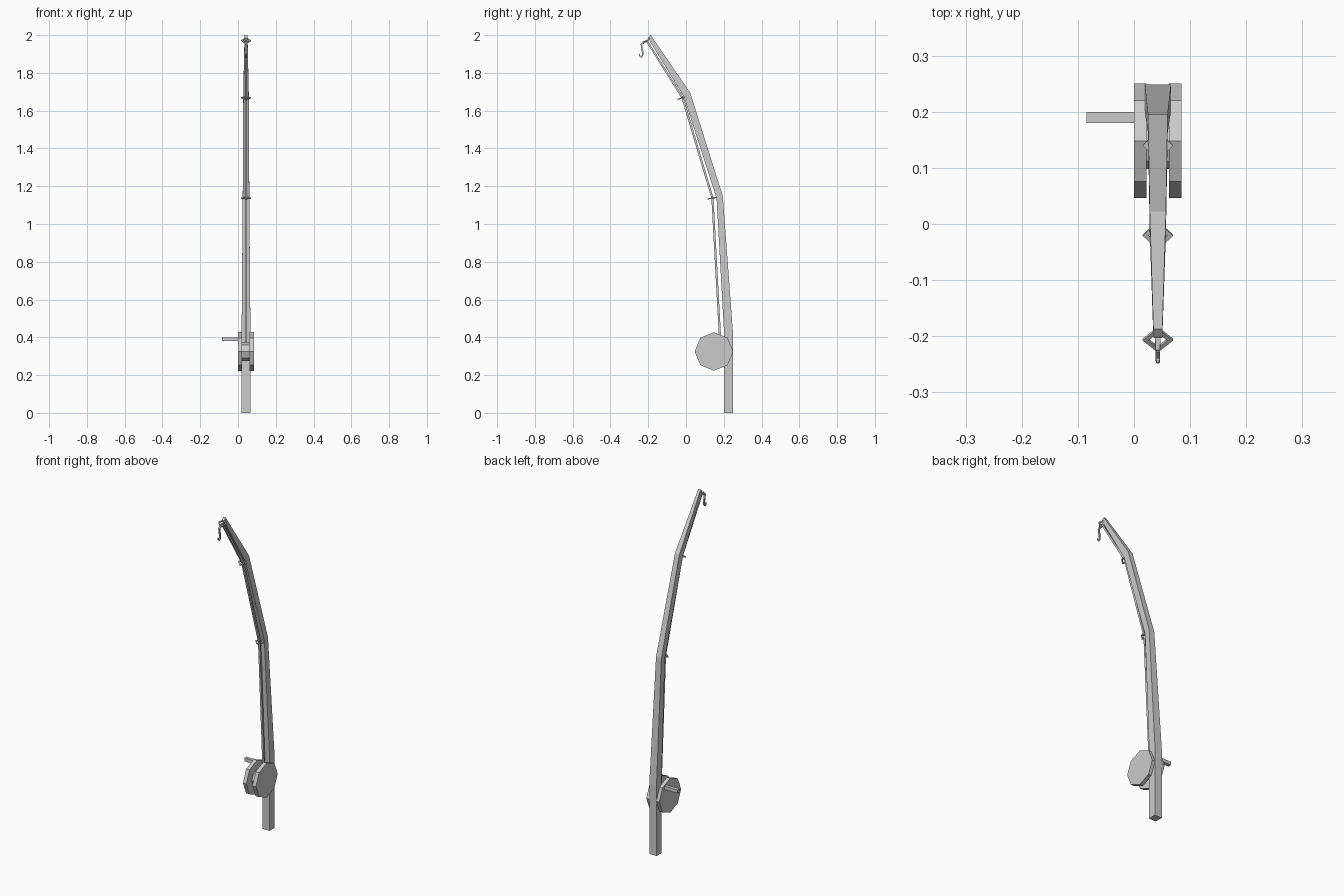
import bpy, bmesh, math
from mathutils import Vector, Matrix

if "Cube" in bpy.data.objects:
    bpy.data.objects.remove(bpy.data.objects["Cube"])

CX = 0.0425  # centre plane of the rod


def finish(name, bm):
    bmesh.ops.recalc_face_normals(bm, faces=bm.faces)
    me = bpy.data.meshes.new(name)
    bm.to_mesh(me)
    bm.free()
    ob = bpy.data.objects.new(name, me)
    bpy.context.collection.objects.link(ob)
    return ob


def skin(name, rings, closed=False):
    """Join equal-sized rings of points into a capped (or looped) tube."""
    bm = bmesh.new()
    vs = [[bm.verts.new(p) for p in r] for r in rings]
    n = len(rings[0])
    pairs = list(zip(vs, vs[1:])) + ([(vs[-1], vs[0])] if closed else [])
    for a, b in pairs:
        for i in range(n):
            j = (i + 1) % n
            bm.faces.new((a[i], a[j], b[j], b[i]))
    if not closed:
        bm.faces.new(vs[0])
        bm.faces.new(vs[-1])
    return finish(name, bm)


def tube(name, path, sides=4):
    """Sweep a polygon along (y, z, radius) points in the centre plane."""
    pts = [Vector((CX, y, z)) for y, z, r in path]
    rings = []
    for i, p in enumerate(pts):
        t = (pts[min(i + 1, len(pts) - 1)] - pts[max(i - 1, 0)]).normalized()
        side = Vector((1, 0, 0))
        up = side.cross(t)
        angles = [math.tau * (k + 0.5) / sides for k in range(sides)]
        rings.append([p + path[i][2] * (math.cos(a) * side + math.sin(a) * up) for a in angles])
    return skin(name, rings)


def disc(name, x0, x1, radius):
    """Octagonal drum with its axis along x."""
    ring = [(0.148 + radius * math.cos(k * math.pi / 4),
             0.325 + radius * math.sin(k * math.pi / 4)) for k in range(8)]
    return skin(name, [[(x, y, z) for y, z in ring] for x in (x0, x1)])


def guide(name, y, z, tilt):
    """Diamond-shaped line guide, tilted square to the rod."""
    m = Matrix.Translation((CX, y, z)) @ Matrix.Rotation(math.radians(tilt), 4, 'X')
    rings = []
    for k in range(4):
        c, s = math.cos(k * math.pi / 2), math.sin(k * math.pi / 2)
        rings.append([m @ Vector((r * c, r * s, h)) for r, h in
                      ((0.027, -0.003), (0.027, 0.003), (0.017, 0.003), (0.017, -0.003))])
    return skin(name, rings, closed=True)


# Tapered bent rod: front y, z, back y, z, half width
rod = [(0.201, 0, 0.249, 0, 0.0235), (0.202, 0.415, 0.249, 0.418, 0.0235),
       (0.162, 1.135, 0.195, 1.147, 0.0175), (-0.012, 1.675, 0.022, 1.696, 0.0145),
       (-0.203, 1.986, -0.187, 2.0, 0.008)]
skin("rod", [[(CX - w, a, b), (CX + w, a, b), (CX + w, c, d), (CX - w, c, d)]
             for a, b, c, d, w in rod])

# Reel: two flanges, spool core and crank handle
disc("reel_flange_left", 0, 0.022, 0.102)
disc("reel_flange_right", 0.062, 0.085, 0.102)
disc("reel_spool", 0.02, 0.064, 0.05)
skin("reel_handle", [[(x, 0.18, 0.38), (x, 0.2, 0.38), (x, 0.2, 0.4), (x, 0.18, 0.4)]
                     for x in (-0.085, 0.002)])

# Line guides at each bend and the tip
guide("line_guide_lower", 0.140, 1.137, 9)
guide("line_guide_middle", -0.020, 1.668, 20)
guide("line_guide_tip", -0.206, 1.971, 38)

# Fishing line
tube("line", [(0.183, 0.345, 0.008), (0.140, 1.137, 0.008),
              (-0.018, 1.668, 0.008), (-0.207, 1.968, 0.007), (-0.228, 1.966, 0.005)])

# Hook
tube("hook", [(-0.222, 1.968, 0.005), (-0.236, 1.95, 0.006), (-0.234, 1.93, 0.006),
              (-0.228, 1.907, 0.006), (-0.231, 1.891, 0.006), (-0.238, 1.884, 0.006),
              (-0.244, 1.889, 0.005), (-0.248, 1.902, 0.0015)])
